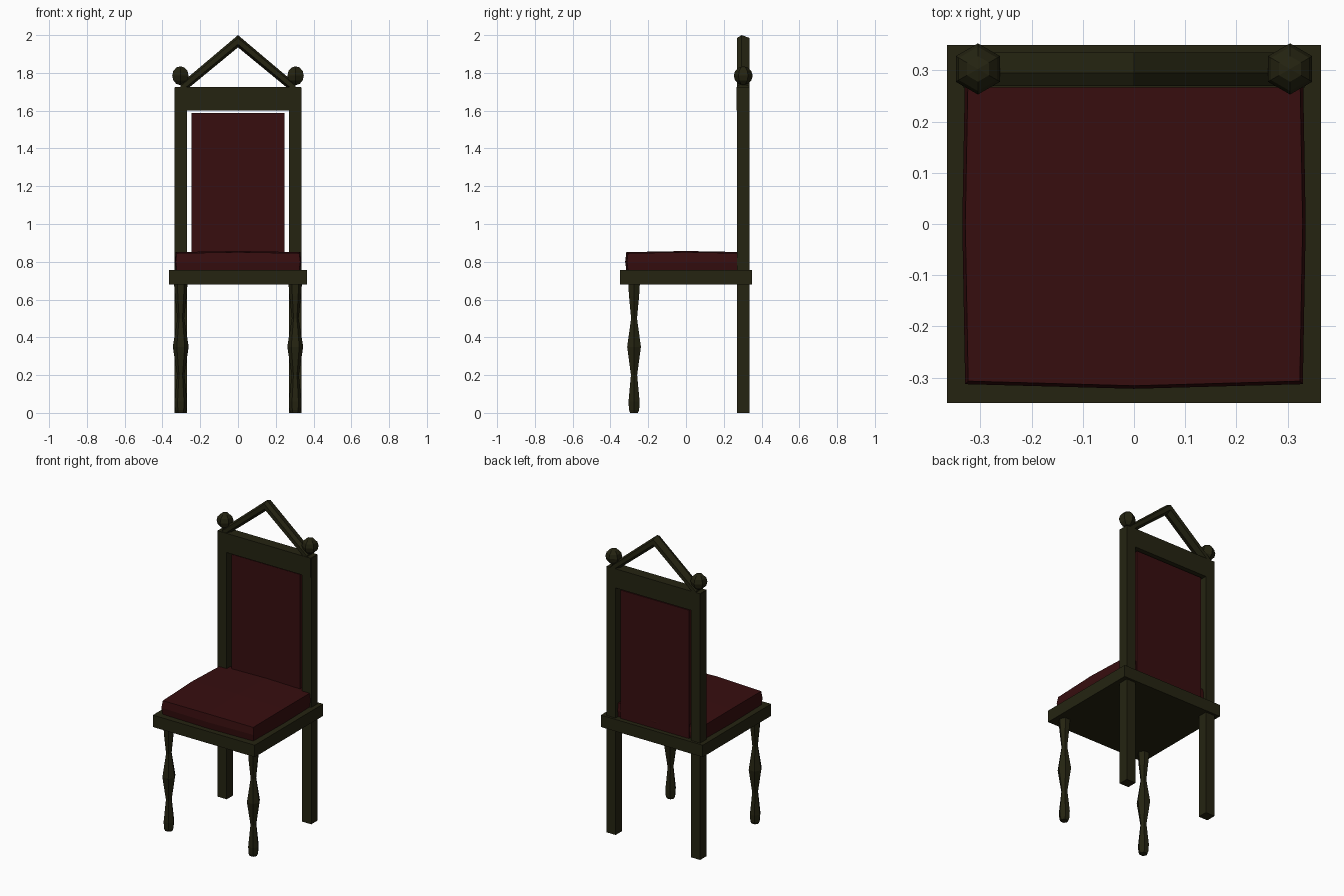
import bpy, bmesh, math
from mathutils import Vector, Matrix

if "Cube" in bpy.data.objects:
    bpy.data.objects.remove(bpy.data.objects["Cube"])


def material(name, rgb):
    m = bpy.data.materials.new(name)
    m.diffuse_color = (*rgb, 1)
    m.use_nodes = True
    m.node_tree.nodes["Principled BSDF"].inputs["Base Color"].default_value = m.diffuse_color
    return m


WOOD = material("dark olive wood", (0.018, 0.0172, 0.0056))
RED = material("deep red fabric", (0.038, 0.0042, 0.0046))


def finish(name, bm, mat):
    bmesh.ops.recalc_face_normals(bm, faces=bm.faces)
    me = bpy.data.meshes.new(name)
    bm.to_mesh(me)
    bm.free()
    me.materials.append(mat)
    ob = bpy.data.objects.new(name, me)
    bpy.context.collection.objects.link(ob)
    return ob


def box(name, x, y, z, mat):
    """Box from (min, max) pairs."""
    bm = bmesh.new()
    bmesh.ops.create_cube(bm, size=1)
    for v in bm.verts:
        v.co = Vector([(a + b) / 2 + c * (b - a) for (a, b), c in zip((x, y, z), v.co)])
    return finish(name, bm, mat)


def loft(name, rings, mat):
    """Skin equal-sized rings of points and cap both ends."""
    bm = bmesh.new()
    loops = [[bm.verts.new(p) for p in r] for r in rings]
    n = len(loops[0])
    for a, b in zip(loops, loops[1:]):
        for i in range(n):
            j = (i + 1) % n
            bm.faces.new((a[i], a[j], b[j], b[i]))
    bm.faces.new(loops[0])
    bm.faces.new(loops[-1])
    return finish(name, bm, mat)


def hexagon(r):
    return [(r * math.cos(i * math.pi / 3), r * math.sin(i * math.pi / 3)) for i in range(6)]


# Seat frame
box("seat_frame", (-0.365, 0.365), (-0.35, 0.35), (0.68, 0.757), WOOD)

# Turned front legs, square back posts and finial balls
LEG = [(0, 0.024), (0.015, 0.031), (0.06, 0.034), (0.2, 0.019),
       (0.35, 0.042), (0.5, 0.018), (0.62, 0.031), (0.69, 0.036)]
for side, label in ((-1, "left"), (1, "right")):
    cx = side * 0.303
    loft("front_leg_" + label,
         [[(cx + px, -0.275 + py, z) for px, py in hexagon(r)] for z, r in LEG], WOOD)
    box("back_post_" + label, (cx - 0.033, cx + 0.033), (0.27, 0.335), (0, 1.722), WOOD)
    bm = bmesh.new()
    bmesh.ops.create_uvsphere(bm, u_segments=6, v_segments=6, radius=0.05,
                              matrix=Matrix.Translation((side * 0.305, 0.303, 1.785)))
    finish("finial_" + label, bm, WOOD)

# Top rail
box("top_rail", (-0.334, 0.334), (0.267, 0.335), (1.6, 1.724), WOOD)

# Gabled crest: six-sided bar mitred at the peak
SECTION = [(0.27, -0.015), (0.27, 0.018), (0.295, 0.033),
           (0.335, 0.018), (0.335, -0.015), (0.303, -0.032)]
loft("crest_bar", [[(x, y, z + dz * s) for y, dz in SECTION]
                   for x, z, s in ((-0.305, 1.713, 0.9), (0, 1.967, 1), (0.305, 1.713, 0.9))], WOOD)

# Backrest panel
box("back_panel", (-0.245, 0.245), (0.285, 0.321), (0.757, 1.588), RED)

# Cushion: subdivided box with gently bulging top and sides
bm = bmesh.new()
bmesh.ops.create_cube(bm, size=2)
bmesh.ops.subdivide_edges(bm, edges=bm.edges[:], cuts=1, use_grid_fill=True)
for v in bm.verts:
    x, y, z = v.co
    pinch = 0.006 * abs(z)
    bow_x, bow_y = 0.007 * (1 - abs(y)), 0.009 * (1 - abs(x))
    dome = 0.006 * (2 - abs(x) - abs(y)) if z > 0.5 else 0
    v.co = (x * (0.33 - pinch + bow_x * 0.8), y * (0.313 - pinch + bow_y), 0.8 + z * 0.045 + dome)
    if z < -0.5:
        v.co.z = 0.755
finish("seat_cushion", bm, RED)
